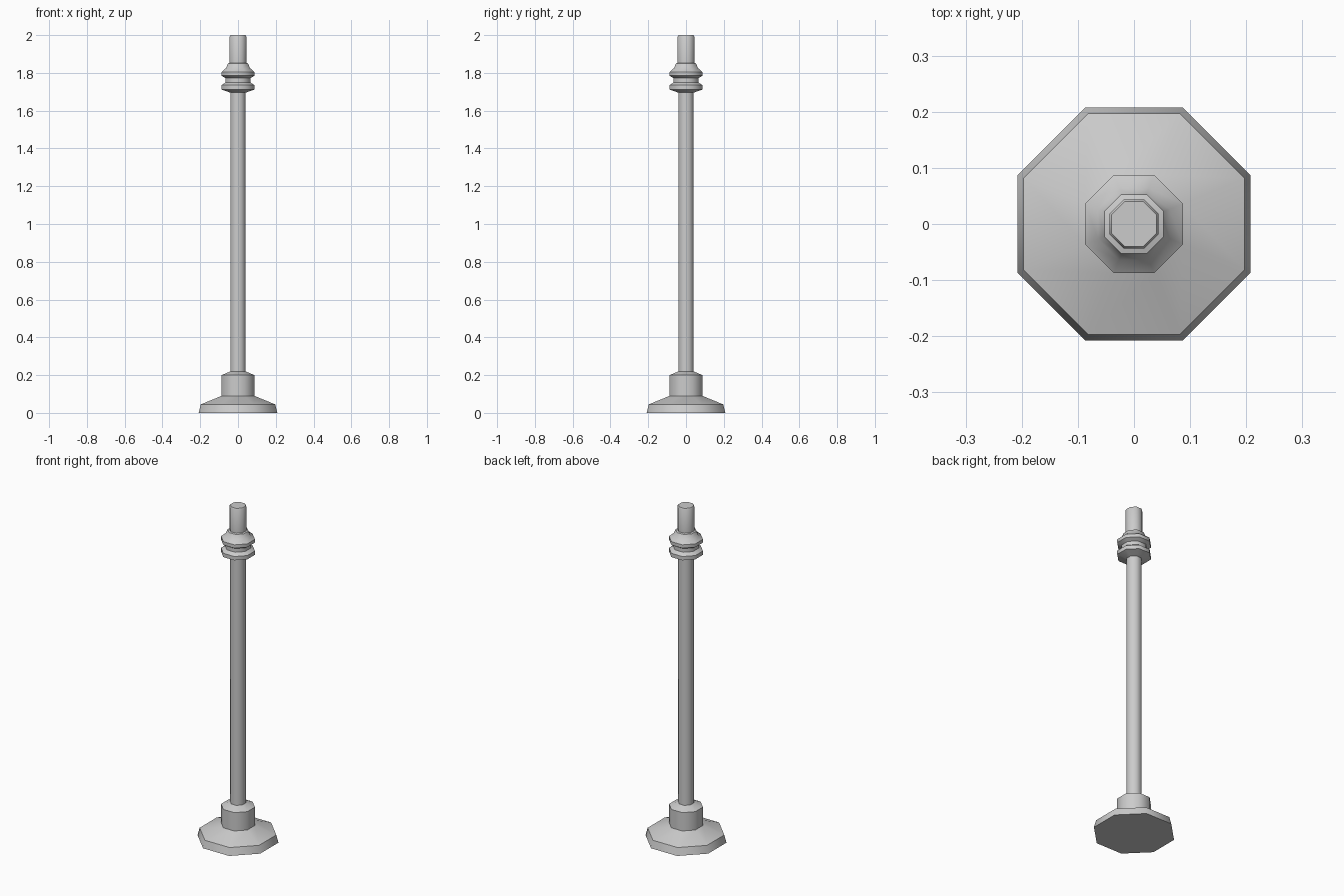
import bpy, bmesh, math

if "Cube" in bpy.data.objects:
    bpy.data.objects.remove(bpy.data.objects["Cube"])

SIDES = 8
K = 1 / math.cos(math.pi / SIDES)  # flat-to-flat half width -> corner radius


def lathe(name, profile):
    """Octagonal turned part from (half width, z) points, capped at both ends."""
    bm = bmesh.new()
    rings = []
    for r, z in profile:
        ring = []
        for i in range(SIDES):
            a = 2 * math.pi * (i + 0.5) / SIDES
            ring.append(bm.verts.new((r * K * math.cos(a), r * K * math.sin(a), z)))
        rings.append(ring)
    for lo, hi in zip(rings, rings[1:]):
        for i in range(SIDES):
            j = (i + 1) % SIDES
            bm.faces.new((lo[i], lo[j], hi[j], hi[i]))
    bm.faces.new(rings[0][::-1])
    bm.faces.new(rings[-1])
    mesh = bpy.data.meshes.new(name)
    bm.to_mesh(mesh)
    bm.free()
    obj = bpy.data.objects.new(name, mesh)
    bpy.context.collection.objects.link(obj)
    bpy.ops.object.select_all(action='DESELECT')
    obj.select_set(True)
    bpy.context.view_layer.objects.active = obj
    bpy.ops.object.shade_smooth_by_angle(angle=math.radians(46))
    return obj


# Whole post is one continuous turned surface: foot, socket, shaft, collar, tip
foot = [(0.208, 0), (0.197, 0.045), (0.087, 0.09), (0.087, 0.2), (0.04, 0.22)]
collar = [(0.04, 1.695), (0.087, 1.712), (0.087, 1.735), (0.066, 1.75),
          (0.066, 1.772), (0.087, 1.785), (0.087, 1.805), (0.064, 1.825),
          (0.053, 1.85), (0.044, 1.853)]
tip = [(0.044, 1.993), (0.04, 2.0)]
lathe("post", foot + collar + tip)
